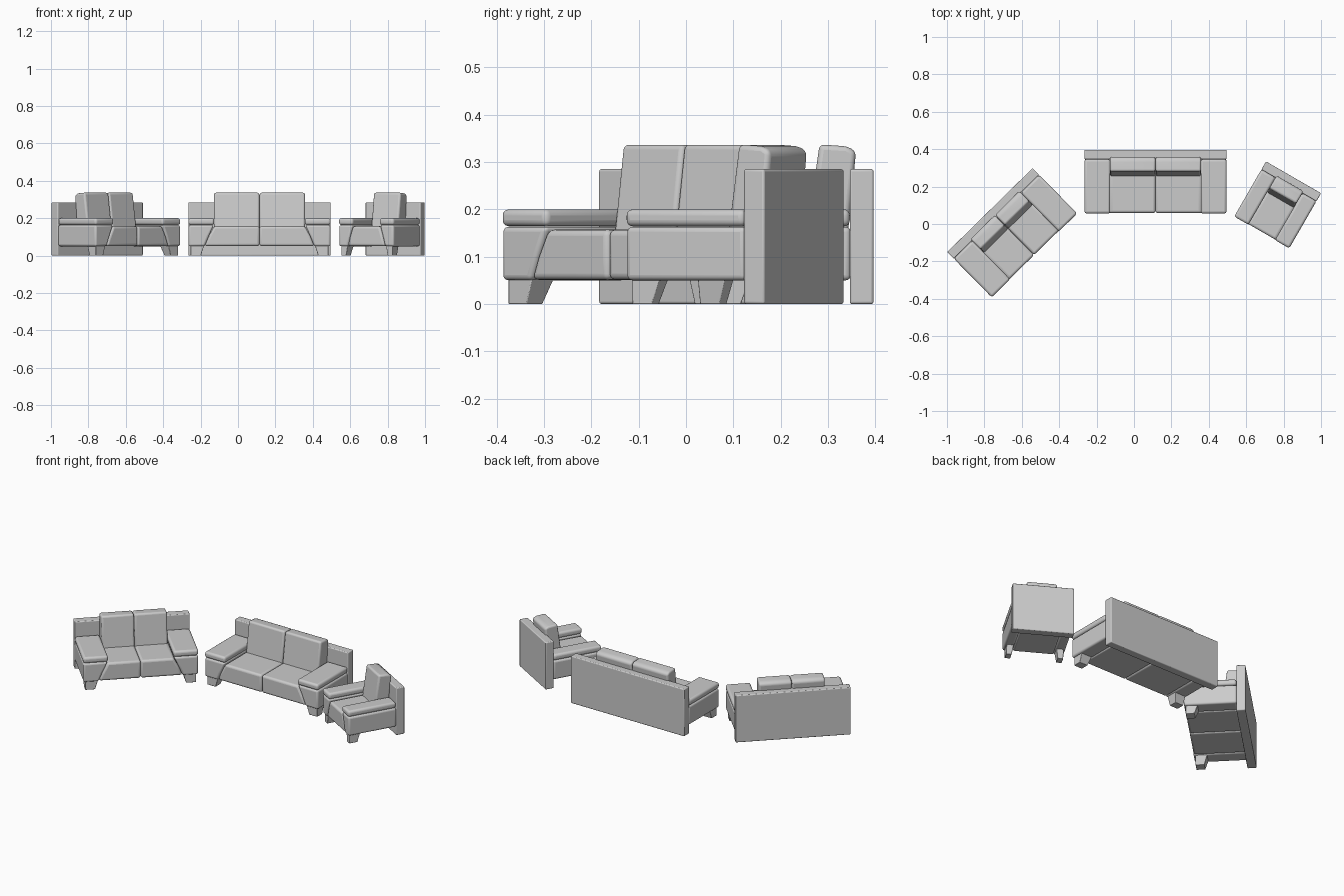
import bpy, bmesh
from math import radians
from mathutils import Matrix, Vector

if "Cube" in bpy.data.objects:
    bpy.data.objects.remove(bpy.data.objects["Cube"])

DEPTH, BACK = 0.34, 0.05          # overall depth, back panel thickness


def finish(bm, name, place, bevel, segs=4):
    bmesh.ops.recalc_face_normals(bm, faces=bm.faces)
    me = bpy.data.meshes.new(name)
    bm.to_mesh(me)
    bm.free()
    ob = bpy.data.objects.new(name, me)
    bpy.context.collection.objects.link(ob)
    ob.matrix_world = place
    mod = ob.modifiers.new("round_edges", 'BEVEL')
    mod.width, mod.segments, mod.limit_method = bevel, segs, 'NONE'
    bpy.ops.object.select_all(action='DESELECT')
    ob.select_set(True)
    bpy.context.view_layer.objects.active = ob
    bpy.ops.object.shade_smooth_by_angle(angle=radians(40))
    return ob


def loft(name, a, b, place, bevel, segs=4):
    """Solid between two matching outlines."""
    bm = bmesh.new()
    va = [bm.verts.new(p) for p in a]
    vb = [bm.verts.new(p) for p in b]
    bm.faces.new(va)
    bm.faces.new(vb[::-1])
    for i in range(len(a)):
        j = (i + 1) % len(a)
        bm.faces.new((va[i], va[j], vb[j], vb[i]))
    return finish(bm, name, place, bevel, segs)


def front_prism(name, pts, y0, y1, place, bevel, segs=4):
    """Front (x, z) outline extruded in depth."""
    return loft(name, [(x, y0, z) for x, z in pts], [(x, y1, z) for x, z in pts],
                place, bevel, segs)


def box(name, x0, x1, y0, y1, z0, z1, place, bevel, segs=4):
    return front_prism(name, [(x0, z0), (x1, z0), (x1, z1), (x0, z1)], y0, y1,
                       place, bevel, segs)


def sofa(name, width, arm, seats, pos, angle):
    place = Matrix.Translation(Vector(pos)) @ Matrix.Rotation(radians(angle), 4, 'Z')
    h, yb = width / 2, DEPTH - BACK
    inner, flare = h - arm, arm * 0.36

    # back panel down to the floor
    box(name + "_back_panel", -h, h, yb, DEPTH, 0, 0.285, place, 0.005, 3)

    # arms: tapering body, flat pad on top, tapered front leg
    for s, side in ((-1, "left"), (1, "right")):
        body = [(s * (h - 0.001), 0.05), (s * (inner + flare), 0.05),
                (s * (inner + flare * 0.6), 0.1), (s * inner, 0.163),
                (s * (h - 0.001), 0.163)]
        front_prism(f"{name}_{side}_arm", body, 0.002, yb + 0.002, place, 0.011)
        x = sorted((s * h, s * (inner - 0.002)))
        box(f"{name}_{side}_arm_pad", *x, 0, yb, 0.164, 0.2, place, 0.013)
        o, t, b = h - 0.012, inner + flare + 0.002, inner + flare + 0.15 * arm
        loft(f"{name}_{side}_leg",
             [(s * o, 0.012, 0), (s * b, 0.012, 0), (s * b, 0.06, 0), (s * o, 0.06, 0)],
             [(s * o, 0.012, 0.06), (s * t, 0.012, 0.06), (s * t, 0.08, 0.06), (s * o, 0.08, 0.06)],
             place, 0.002, 2)

    # seat and back cushions
    w = 2 * inner / seats
    for i in range(seats):
        x0, x1 = -inner + i * w, -inner + (i + 1) * w
        f0 = flare if i == 0 else 0
        f1 = flare if i == seats - 1 else 0
        seat = [(x0 - f0, 0.051), (x1 + f1, 0.051), (x1 + f1 * 0.6, 0.1), (x1, 0.157),
                (x0, 0.157), (x0 - f0 * 0.6, 0.1)]
        front_prism(f"{name}_seat_{i + 1}", seat, 0.003, yb + 0.002, place, 0.013)
        side = [(0.198, 0.14), (0.285, 0.14), (0.303, 0.322), (0.285, 0.333),
                (0.226, 0.337)]
        loft(f"{name}_back_cushion_{i + 1}", [(x0 + 0.001, y, z) for y, z in side],
             [(x1 - 0.001, y, z) for y, z in side], place, 0.013)


sofa("large_sofa", 0.76, 0.136, 2, (0.115, 0.056, 0), 0)
sofa("small_sofa", 0.64, 0.136, 2, (-0.532, -0.168, 0), 44.5)
sofa("armchair", 0.34, 0.086, 1, (0.683, -0.045, 0), -30)
